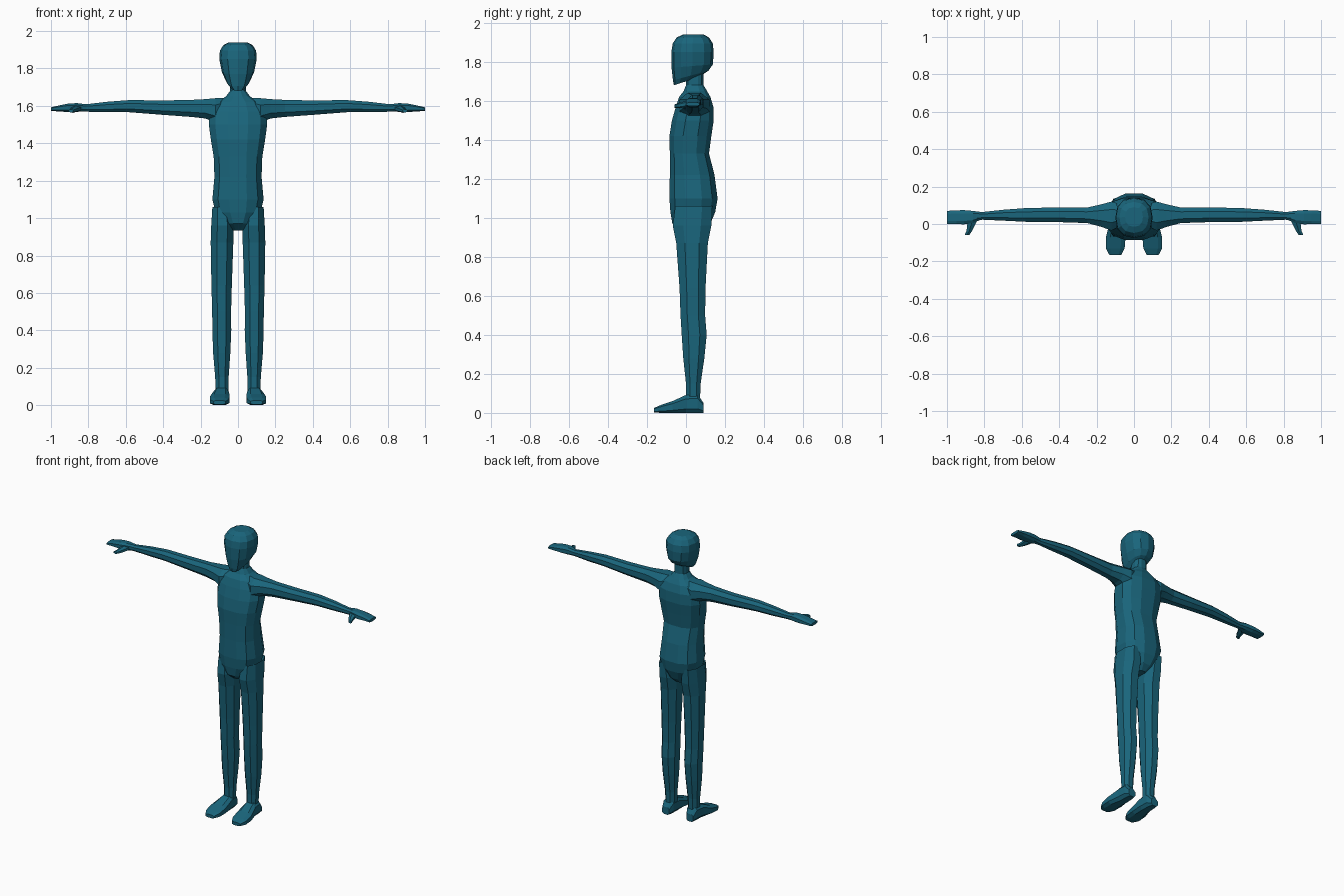
import bpy, bmesh, math

skin = bpy.data.materials.new("teal")
skin.diffuse_color = (0.01, 0.13, 0.20, 1)


def loft(name, axis, rings, sides=8, turn=0.5, power=0.9, mirror=False,
         cap_start=True, cap_end=True):
    """Skin through rings (t, u0, u1, v0, v1[, tilt]) placed along an axis."""
    bm = bmesh.new()
    angles = [2 * math.pi * (k + turn) / sides for k in range(sides)]
    sq = lambda f: math.copysign(abs(f) ** power, f) if abs(f) > 1e-6 else 0.0
    us, vs = [sq(math.cos(a)) for a in angles], [sq(math.sin(a)) for a in angles]
    mu, mv = max(us), max(vs)
    loops = []
    for t, u0, u1, v0, v1, *tilt in rings:
        loop = []
        for cu, cv in zip(us, vs):
            u = (u0 + u1) / 2 + cu / mu * (u1 - u0) / 2
            v = (v0 + v1) / 2 + cv / mv * (v1 - v0) / 2
            w = t + (tilt[0] * (v - v0) if tilt else 0)
            co = {'x': (w, u, v), 'y': (u, w, v), 'z': (u, v, w)}[axis]
            loop.append(bm.verts.new(co))
        loops.append(loop)
    for a, b in zip(loops, loops[1:]):
        for k in range(sides):
            j = (k + 1) % sides
            bm.faces.new((a[k], a[j], b[j], b[k]))
    if cap_start:
        bm.faces.new(loops[0])
    if cap_end:
        bm.faces.new(loops[-1])
    bmesh.ops.recalc_face_normals(bm, faces=bm.faces)
    me = bpy.data.meshes.new(name)
    bm.to_mesh(me)
    bm.free()
    me.materials.append(skin)
    ob = bpy.data.objects.new(name, me)
    bpy.context.collection.objects.link(ob)
    if mirror:
        ob.modifiers.new("mirror", 'MIRROR').use_mirror_merge = False
    return ob


# Torso and neck, bottom to top
torso = [(z, -h, h, f, b) for z, h, f, b in [
    (0.935, 0.035, -0.03, 0.09), (0.97, 0.075, -0.07, 0.125),
    (1.03, 0.120, -0.08, 0.150), (1.10, 0.137, -0.085, 0.162),
    (1.22, 0.126, -0.083, 0.146), (1.33, 0.130, -0.083, 0.118),
    (1.42, 0.145, -0.085, 0.130), (1.50, 0.156, -0.072, 0.142),
    (1.57, 0.150, -0.052, 0.140), (1.62, 0.115, -0.035, 0.125),
    (1.65, 0.065, -0.012, 0.108), (1.68, 0.042, 0.0, 0.090),
    (1.75, 0.042, 0.005, 0.090)]]
loft("torso", 'z', torso, sides=12, power=0.8, cap_end=False)

# Head, with the jaw rings tilted up towards the nape
head = [(z, -h, h, f, b, s) for z, h, f, b, s in [
    (1.68, 0.036, -0.062, 0.06, 0.32), (1.705, 0.062, -0.067, 0.115, 0.27),
    (1.77, 0.086, -0.074, 0.138, 0.08), (1.85, 0.100, -0.075, 0.142, 0),
    (1.895, 0.097, -0.068, 0.137, 0), (1.925, 0.078, -0.048, 0.118, 0),
    (1.94, 0.048, -0.015, 0.09, 0)]]
loft("head", 'z', head, sides=12, turn=0, power=0.85)

# Arms, shoulder to wrist
loft("arm", 'x', [
    (0.05, 0.0, 0.10, 1.56, 1.643), (0.12, -0.035, 0.12, 1.51, 1.641),
    (0.175, -0.015, 0.105, 1.533, 1.636), (0.25, 0.005, 0.088, 1.541, 1.632),
    (0.40, 0.010, 0.089, 1.552, 1.629), (0.58, 0.012, 0.085, 1.566, 1.631),
    (0.70, 0.018, 0.076, 1.566, 1.622), (0.81, 0.023, 0.064, 1.569, 1.609),
    (0.85, 0.015, 0.068, 1.569, 1.613)],
    mirror=True, cap_start=False, cap_end=False)

# Hands with a flat mitten of fingers
loft("hand", 'x', [
    (0.83, 0.018, 0.066, 1.571, 1.610), (0.86, 0.006, 0.070, 1.568, 1.615),
    (0.91, -0.002, 0.074, 1.567, 1.612), (0.95, 0.0, 0.073, 1.570, 1.604),
    (1.0, 0.0, 0.070, 1.573, 1.592)], power=0.7, mirror=True, cap_start=False)

# Thumbs
loft("thumb", 'y', [
    (0.025, 0.835, 0.885, 1.572, 1.604), (-0.005, 0.850, 0.892, 1.566, 1.598),
    (-0.035, 0.865, 0.895, 1.563, 1.590), (-0.058, 0.880, 0.905, 1.564, 1.582)],
    sides=6, mirror=True, cap_start=False)

# Legs, hip to ankle
loft("leg", 'z', [
    (1.06, 0.04, 0.137, -0.055, 0.135), (0.96, 0.022, 0.143, -0.068, 0.130),
    (0.87, 0.025, 0.146, -0.050, 0.112), (0.64, 0.033, 0.142, -0.033, 0.10),
    (0.50, 0.037, 0.138, -0.028, 0.098), (0.40, 0.036, 0.137, -0.022, 0.106),
    (0.28, 0.041, 0.133, -0.014, 0.094), (0.15, 0.050, 0.122, 0.0, 0.075),
    (0.07, 0.052, 0.119, 0.0, 0.072)],
    mirror=True, cap_start=False, cap_end=False)

# Feet, heel to toe
loft("foot", 'y', [
    (0.09, 0.065, 0.118, 0.0, 0.05), (0.06, 0.052, 0.127, 0.0, 0.095),
    (0.0, 0.048, 0.132, 0.0, 0.092), (-0.07, 0.045, 0.150, 0.0, 0.060),
    (-0.13, 0.050, 0.150, 0.0, 0.040), (-0.165, 0.068, 0.132, 0.003, 0.025)],
    power=0.65, mirror=True)
